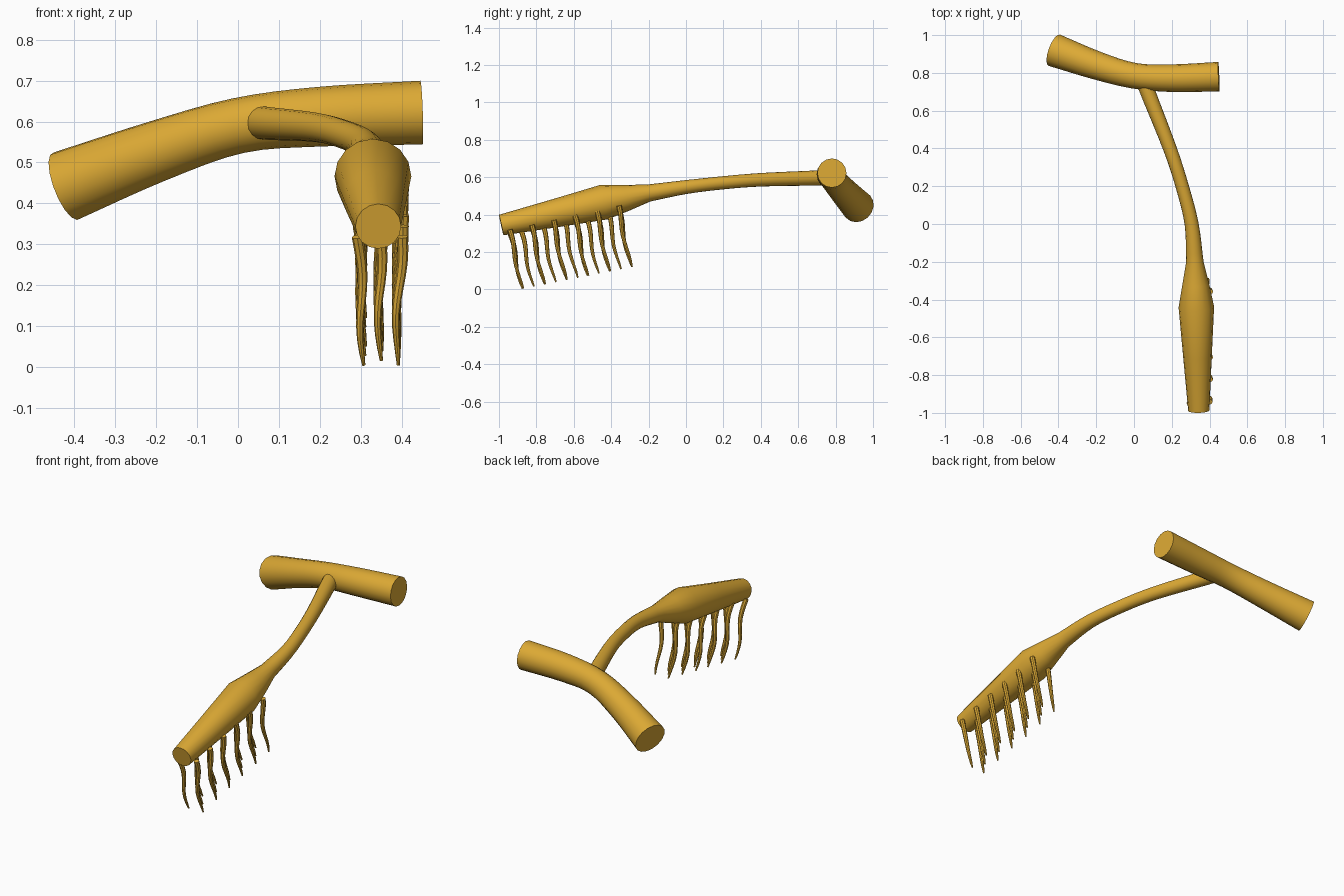
import bpy, bmesh, math
from mathutils import Vector

cube = bpy.data.objects.get("Cube")
if cube:
    bpy.data.objects.remove(cube, do_unlink=True)

gold = bpy.data.materials.new("golden_yellow")
gold.use_nodes = True
gold.diffuse_color = (0.72, 0.40, 0.035, 1)
bsdf = next(n for n in gold.node_tree.nodes if n.type == 'BSDF_PRINCIPLED')
bsdf.inputs["Base Color"].default_value = gold.diffuse_color
bsdf.inputs["Roughness"].default_value = 0.6


def smooth_path(points, steps):
    """Catmull-Rom samples through (x, y, z, radius) points."""
    p = [Vector(q) for q in points]
    p = [2 * p[0] - p[1]] + p + [2 * p[-1] - p[-2]]
    out = []
    for a, b, c, d in zip(p, p[1:], p[2:], p[3:]):
        for i in range(steps):
            t = i / steps
            out.append(b + 0.5 * t * (c - a + t * (2 * a - 5 * b + 4 * c - d
                                                 + t * (3 * (b - c) + d - a))))
    return out + [p[-2]]


def sweep(bm, path, sides, ref):
    """Capped round tube along the path; ref fixes the ring orientation."""
    rings = []
    for i, q in enumerate(path):
        ahead, behind = path[min(i + 1, len(path) - 1)], path[max(i - 1, 0)]
        tangent = (ahead - behind).to_3d().normalized()
        u = tangent.cross(ref).normalized()
        v = tangent.cross(u)
        angles = [2 * math.pi * k / sides for k in range(sides)]
        rings.append([bm.verts.new(q.to_3d() + q.w * (u * math.cos(a) + v * math.sin(a)))
                      for a in angles])
    for r, s in zip(rings, rings[1:]):
        for k in range(sides):
            j = (k + 1) % sides
            bm.faces.new((r[k], r[j], s[j], s[k]))
    bm.faces.new(rings[0])
    bm.faces.new(rings[-1])


def finish(name, bm):
    bmesh.ops.recalc_face_normals(bm, faces=bm.faces)
    mesh = bpy.data.meshes.new(name)
    bm.to_mesh(mesh)
    bm.free()
    mesh.materials.append(gold)
    obj = bpy.data.objects.new(name, mesh)
    bpy.context.collection.objects.link(obj)
    bpy.ops.object.select_all(action='DESELECT')
    obj.select_set(True)
    bpy.context.view_layer.objects.active = obj
    bpy.ops.object.shade_smooth_by_angle(angle=math.radians(40))


UP = Vector((0, 0, 1))

# Bent cross grip
bm = bmesh.new()
sweep(bm, smooth_path([(-0.422, 0.92, 0.442, 0.088), (-0.2, 0.84, 0.527, 0.075),
                       (0, 0.785, 0.59, 0.068), (0.2, 0.772, 0.612, 0.073),
                       (0.449, 0.78, 0.622, 0.078)], 4), 16, UP)
finish("cross_grip", bm)

# Curved handle flowing into the swollen head
bm = bmesh.new()
neck = smooth_path([(0.05, 0.76, 0.598, 0.041), (0.08, 0.68, 0.595, 0.04),
                    (0.19, 0.4, 0.586, 0.036), (0.255, 0.2, 0.57, 0.035),
                    (0.305, 0, 0.547, 0.037), (0.322, -0.2, 0.515, 0.046)], 4)
head = [Vector(q) for q in ((0.327, -0.32, 0.489, 0.071), (0.33, -0.44, 0.466, 0.094),
                            (0.336, -0.7, 0.407, 0.076), (0.343, -0.988, 0.344, 0.056))]
sweep(bm, neck + head, 16, UP)
finish("handle_and_head", bm)


# Wavy tapering bristles in three staggered rows under the head
def bristle(bm, x, tip_y, side, phase):
    root_y = tip_y - 0.07
    axis_z = 0.344 + 0.222 * (root_y + 0.988)
    top = axis_z - 0.035
    tip = 0.004 + 0.2 * (tip_y + 0.875)
    path = []
    for i in range(11):
        t = i / 10
        wave = math.sin(2 * math.pi * t * 1.1 + phase)
        path.append(Vector((x + 0.006 * wave - side * 0.012 * t,
                            root_y + 0.07 * t + 0.007 * wave,
                            top + (tip - top) * t,
                            0.004 + 0.010 * (1 - t) ** 0.6)))
    sweep(bm, path, 8, Vector((1, 0, 0)))


bm = bmesh.new()
PITCH = 0.116
for side in (-1, 0, 1):
    for k in range(5 if side == 0 else 6):
        y = -0.875 + PITCH * (k + (0.5 if side == 0 else 0))
        bristle(bm, 0.347 + side * 0.052, y, side, 0.4 * (k % 3) + 0.5 * side)
finish("bristles", bm)
